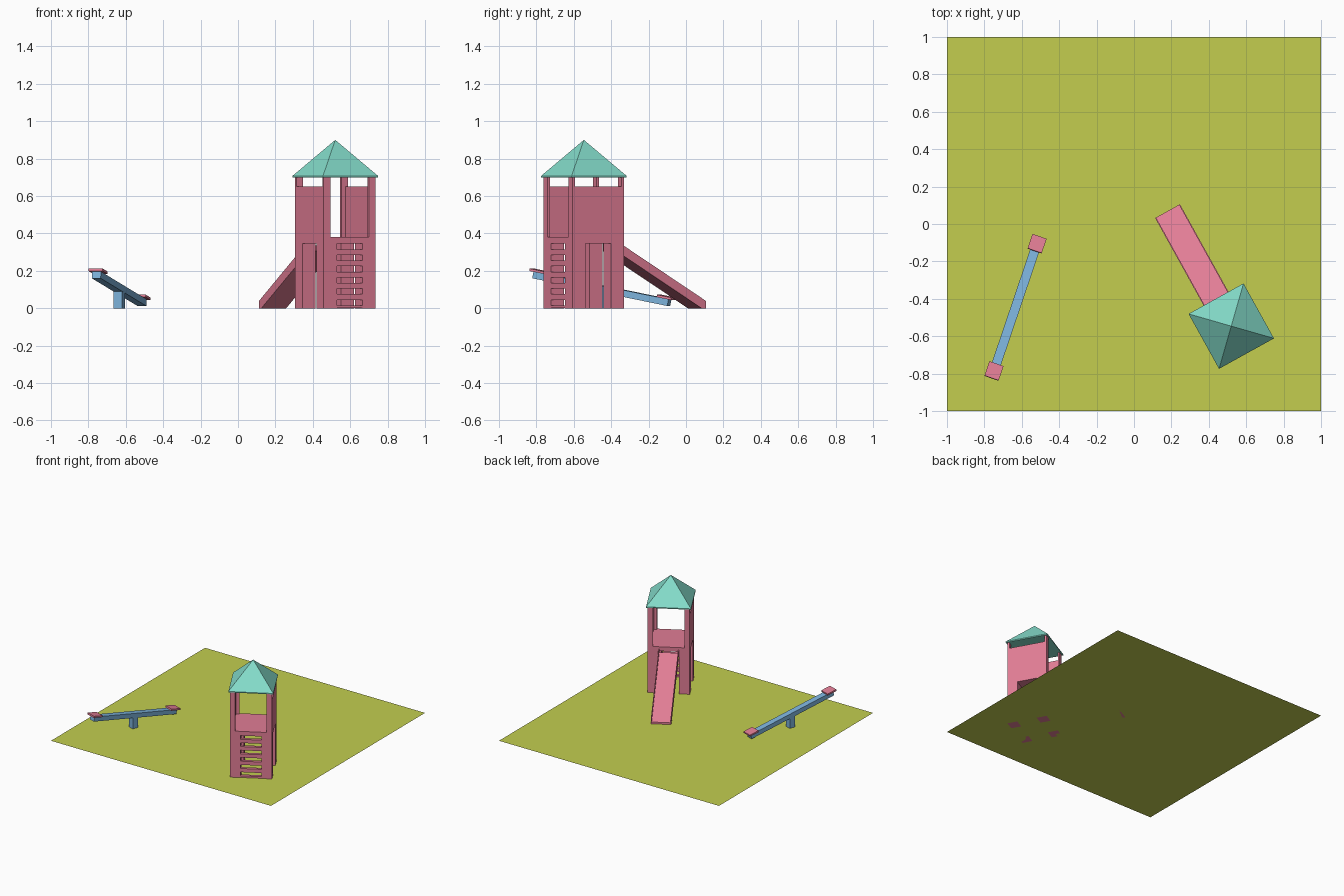
import bpy, bmesh, math
from mathutils import Matrix, Vector

if "Cube" in bpy.data.objects:
    bpy.data.objects.remove(bpy.data.objects["Cube"])


def material(name, rgb):
    lin = [((c / 255 + 0.055) / 1.055) ** 2.4 for c in rgb]
    m = bpy.data.materials.new(name)
    m.diffuse_color = (*lin, 1)
    m.use_nodes = True
    m.node_tree.nodes["Principled BSDF"].inputs["Base Color"].default_value = m.diffuse_color
    return m


PINK = material("pink", (225, 125, 149))
TEAL = material("teal", (133, 221, 203))
BLUE = material("blue", (124, 178, 219))
GREEN = material("grass_green", (195, 206, 79))


def finish(name, bm, mat, frame):
    bmesh.ops.recalc_face_normals(bm, faces=bm.faces)
    me = bpy.data.meshes.new(name)
    bm.to_mesh(me)
    bm.free()
    me.materials.append(mat)
    ob = bpy.data.objects.new(name, me)
    ob.matrix_world = frame
    bpy.context.collection.objects.link(ob)
    return ob


def box(name, x, y, z, mat, frame):
    """Box from (min, max) ranges along each local axis."""
    bm = bmesh.new()
    size = [r[1] - r[0] for r in (x, y, z)]
    mid = [(r[1] + r[0]) / 2 for r in (x, y, z)]
    bmesh.ops.create_cube(bm, size=1, matrix=Matrix.Translation(mid) @ Matrix.Diagonal((*size, 1)))
    return finish(name, bm, mat, frame)


def extrude_x(name, profile, x0, x1, mat, frame):
    """Side profile of (y, z) points extruded along local x."""
    bm = bmesh.new()
    face = bm.faces.new([bm.verts.new((x0, y, z)) for y, z in profile])
    ext = bmesh.ops.extrude_face_region(bm, geom=[face])
    verts = [v for v in ext["geom"] if isinstance(v, bmesh.types.BMVert)]
    bmesh.ops.translate(bm, verts=verts, vec=Vector((x1 - x0, 0, 0)))
    return finish(name, bm, mat, frame)


def span(s, a, b):
    return (min(s * a, s * b), max(s * a, s * b))


# Lawn
bm = bmesh.new()
bmesh.ops.create_grid(bm, x_segments=1, y_segments=1, size=1)
finish("lawn", bm, GREEN, Matrix.Identity(4))

# Tower
T = Matrix.Translation((0.52, -0.546, 0)) @ Matrix.Rotation(math.radians(29), 4, "Z")
H = 0.158      # half width
D = 0.078      # half width of the lower openings
FLOOR = 0.38
for sx, a in ((-1, "left"), (1, "right")):
    for sy, b in ((-1, "front"), (1, "back")):
        box(f"{b}_{a}_leg", span(sx, D, H), span(sy, D, H), (0, 0.345), PINK, T)
        box(f"{b}_{a}_post", span(sx, H - 0.04, H), span(sy, H - 0.015, H), (FLOOR, 0.705), PINK, T)
    box(f"{a}_wall", span(sx, H - 0.015, H), (-H + 0.015, H - 0.015), (FLOOR, 0.65), PINK, T)
box("tower_floor", (-H, H), (-H, H), (0.345, FLOOR), PINK, T)

# Ladder rungs
for i in range(6):
    z = 0.06 * i
    box(f"rung_{i + 1}", (-D, D), (-H, -H + 0.025), (max(0.001, z - 0.015), z + 0.015), PINK, T)

# Pyramid roof with a thin eave
R = 0.168
box("roof_eave", (-R, R), (-R, R), (0.7, 0.708), TEAL, T)
bm = bmesh.new()
bmesh.ops.create_cone(bm, cap_ends=True, segments=4, radius1=R * math.sqrt(2), radius2=0, depth=0.192,
                      matrix=Matrix.Translation((0, 0, 0.804)) @ Matrix.Rotation(math.pi / 4, 4, "Z"))
bmesh.ops.remove_doubles(bm, verts=bm.verts, dist=1e-5)
finish("roof", bm, TEAL, T)

# Slide: bed and two side rims
Y0, Y1, W = 0.158, 0.703, 0.076


def slide_profile(drop):
    return [(Y0, 0.36 - drop), (Y1, 0.04 - drop), (Y1, 0), (0.678, 0), (Y0, 0.305)]


extrude_x("slide_bed", slide_profile(0.025), -W + 0.006, W - 0.006, PINK, T)
for s, a in ((-1, "left"), (1, "right")):
    x0, x1 = span(s, W - 0.006, W)
    extrude_x(f"slide_{a}_rim", slide_profile(0), x0, x1, PINK, T)

# Seesaw
S = Matrix.Translation((-0.635, -0.45, 0)) @ Matrix.Rotation(math.radians(-18.7), 4, "Z")
box("seesaw_post", (-0.024, 0.024), (-0.024, 0.024), (0, 0.1), BLUE, S)
B = S @ Matrix.Translation((0, 0, 0.104)) @ Matrix.Rotation(math.radians(-11), 4, "X")
box("seesaw_beam", (-0.025, 0.025), (-0.388, 0.388), (-0.018, 0.018), BLUE, B)
for s, a in ((-1, "front"), (1, "back")):
    box(f"{a}_seat", (-0.04, 0.04), span(s, 0.325, 0.407), (0.018, 0.031), PINK, B)
